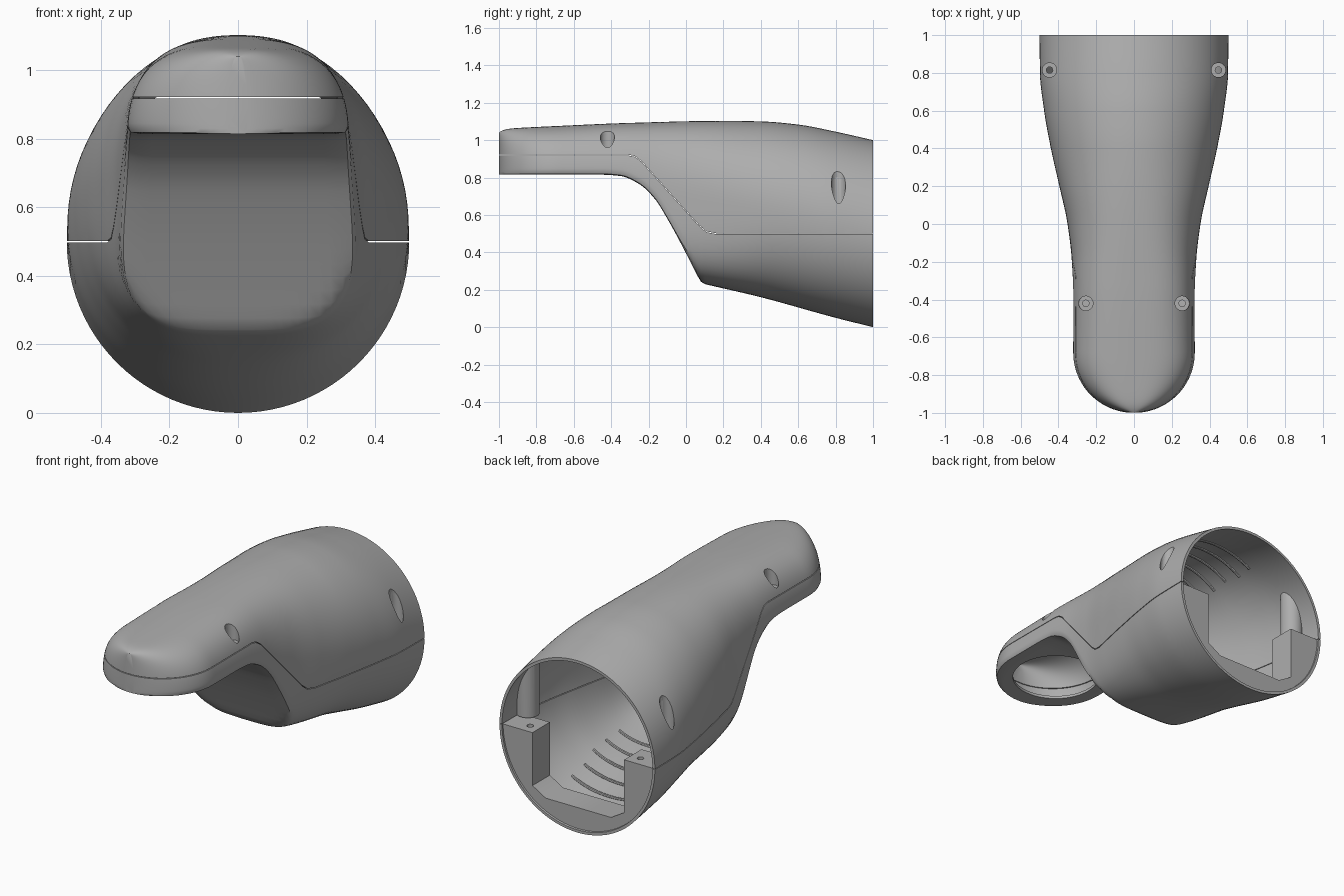
import bpy, bmesh, math

if "Cube" in bpy.data.objects:
    bpy.data.objects.remove(bpy.data.objects["Cube"])

plastic = bpy.data.materials.new("grey_plastic")
plastic.use_nodes = True
plastic.diffuse_color = (0.42, 0.42, 0.42, 1)
plastic.node_tree.nodes["Principled BSDF"].inputs["Base Color"].default_value = plastic.diffuse_color

# Side and plan profiles along y
WIDTH = [(-1, .325), (-.4, .326), (-.2, .33), (0, .352), (.2, .395), (.4, .44), (.6, .476), (.8, .498), (1, .5)]
TOP = [(-1, 1.06), (-.7, 1.075), (-.3, 1.092), (.2, 1.103), (.4, 1.1), (.6, 1.083), (.8, 1.045), (1, 1)]
BOTTOM = [(-1, .5), (.08, .235), (.4, .16), (.8, .05), (1, 0)]
THROAT = [(-1, .815), (-.45, .815), (-.35, .808), (-.25, .765), (-.17, .69), (-.1, .58), (0, .395), (.08, .235), (1, -1.8)]
SHOULDER = [(-1, 3), (-.4, 3), (0, 2.5), (.4, 2.1), (1, 2)]
BELLY = [(-1, 4), (-.3, 4), (.08, 3.4), (.5, 2.3), (1, 2)]
SEAM = [(-1.2, .922), (-.31, .922), (-.275, .915), (-.24, .89), (.07, .545), (.11, .512), (.16, .502), (1.2, .502)]
NOSE_Y, NOSE_R, RING = -.68, .32, 96


def curve(pts, y):
    """Smooth interpolation through profile points."""
    slopes = [(b[1] - a[1]) / (b[0] - a[0]) for a, b in zip(pts, pts[1:])]
    tan = [slopes[0]] + [0 if p * q <= 0 else 2 * p * q / (p + q) for p, q in zip(slopes, slopes[1:])] + [slopes[-1]]
    i = max(k for k in range(len(slopes)) if k == 0 or pts[k][0] <= y)
    (x0, v0), (x1, v1) = pts[i], pts[i + 1]
    d = x1 - x0
    t = (y - x0) / d
    return (v0 * (1 + 2 * t) * (1 - t) ** 2 + tan[i] * d * t * (1 - t) ** 2
            + v1 * t * t * (3 - 2 * t) + tan[i + 1] * d * t * t * (t - 1))


def section(y, inset):
    """One cross-section: a rounded oval trimmed flat along the throat."""
    w = curve(WIDTH, y) - inset
    if y < NOSE_Y:
        w *= math.sqrt(max(0, 1 - ((NOSE_Y - y) / (NOSE_R - inset)) ** 2))
    top, low = curve(TOP, y) - inset, curve(BOTTOM, y) + inset
    if y < NOSE_Y:
        top -= .02 * ((NOSE_Y - y) / NOSE_R) ** 12
    slope = (curve(THROAT, min(y + .01, 1)) - curve(THROAT, max(y - .01, -1))) / .02
    cut = curve(THROAT, y) + inset * math.hypot(1, slope)
    mid, half = (top + low) / 2, (top - low) / 2
    floor = max(cut, low)
    hub, reach = (top + floor) / 2, (top - floor) / 2
    n_up, n_low = curve(SHOULDER, y), curve(BELLY, y)

    def outside(x, z):
        n = n_up if z > mid else n_low
        oval = ((abs(x) / w) ** n + (abs(z - mid) / half) ** n) ** (1 / n)
        return oval ** 40 + max(0, 1 + (cut - z) * 2) ** 40 > 1

    ring = []
    for k in range(RING):
        a = math.tau * k / RING
        dx, dz = w * math.cos(a), reach * math.sin(a)
        lo, hi = 0, 2
        for _ in range(18):
            m = (lo + hi) / 2
            lo, hi = (lo, m) if outside(dx * m, hub + dz * m) else (m, hi)
        ring.append((dx * lo, y, hub + dz * lo))
    return ring


def loft(inset):
    r = NOSE_R - inset
    ys = [NOSE_Y - r * math.cos(math.radians(5 + 5 * k)) for k in range(17)]
    ys += [NOSE_Y + .02 * k for k in range(84)] + [1]
    return [section(y, inset) for y in ys]


def finish(name, bm):
    bmesh.ops.recalc_face_normals(bm, faces=bm.faces)
    mesh = bpy.data.meshes.new(name)
    bm.to_mesh(mesh)
    bm.free()
    obj = bpy.data.objects.new(name, mesh)
    bpy.context.collection.objects.link(obj)
    mesh.materials.append(plastic)
    return obj


def skin(name, rings):
    bm = bmesh.new()
    loops = [[bm.verts.new(p) for p in ring] for ring in rings]
    for a, b in zip(loops, loops[1:]):
        for k in range(len(a)):
            j = (k + 1) % len(a)
            bm.faces.new((a[k], a[j], b[j], b[k]))
    bm.faces.new(loops[0])
    bm.faces.new(loops[-1])
    return finish(name, bm)


def prism_x(name, yz, half):
    return skin(name, [[(s, y, z) for y, z in yz] for s in (-half, half)])


def prism_y(name, xz, y0, y1):
    return skin(name, [[(x, y, z) for x, z in xz] for y in (y0, y1)])


def post(name, x, y, radius, z0, z1, sides=32):
    ring = [(x + radius * math.cos(math.tau * k / sides), y + radius * math.sin(math.tau * k / sides)) for k in range(sides)]
    return skin(name, [[(p, q, z) for p, q in ring] for z in (z0, z1)])


def cut_with(obj, cutter, operation="DIFFERENCE", keep=False):
    mod = obj.modifiers.new("cut", "BOOLEAN")
    mod.operation, mod.solver, mod.object = operation, "EXACT", cutter
    bpy.context.view_layer.objects.active = obj
    bpy.ops.object.modifier_apply(modifier=mod.name)
    if not keep:
        bpy.data.objects.remove(cutter)


# Hollow body, open at the rear, split along the seam
outer, inner = loft(0), loft(.016)
upper = skin("upper_shell", outer + inner[::-1])
lower = skin("lower_shell", outer + inner[::-1])
core = skin("core_helper", loft(.008))
core.hide_render = True
cut_with(upper, prism_x("cutter", SEAM + [(1.2, -1), (-1.2, -1)], 1))
cut_with(lower, prism_x("cutter", [(y, z - .004) for y, z in SEAM] + [(1.2, 2), (-1.2, 2)], 1))

# Round opening under the nose
cut_with(lower, post("cutter", 0, -.67, .235, .6, .91, 64))

# Screw bosses and their recesses
parts = [upper, lower]
for side, sign in (("left", 1), ("right", -1)):
    for place, x, y, floor, base in (("rear", .447, .815, .57, .505), ("front", .255, -.42, .95, .925)):
        boss = post(f"{place}_screw_boss_{side}", sign * x, y, .062, base, 1.2)
        cut_with(boss, core, "INTERSECT", True)
        for target in (upper, boss):
            cut_with(target, post("cutter", sign * x, y, .038, floor, 1.3))
        cut_with(boss, post("cutter", sign * x, y, .017, base - .1, floor + .05))
        parts.append(boss)

# Rear cradle with a chamfered opening
cradle = prism_y("rear_cradle", [(-.6, -.1), (.6, -.1), (.6, .498), (-.6, .498)], .83, .99)
cut_with(cradle, core, "INTERSECT", True)
cut_with(cradle, prism_y("cutter", [(-.295, .6), (-.295, .19), (-.21, .14), (.21, .14), (.295, .19), (.295, .6)], .7, 1.2))
for sign in (-1, 1):
    cut_with(cradle, post("cutter", sign * .355, .925, .018, .4, .6))
parts.append(cradle)

# Thin curved ribs on the inner roof and floor
for i in range(5):
    y = .7 - .108 * i
    ring = section(y, .016)
    mid = sum(p[2] for p in ring) / RING
    for place, sign in (("roof", 1), ("floor", -1)):
        arc = sorted(p for p in ring if abs(p[0]) < .26 and (p[2] - mid) * sign > 0)
        rib = [[(x, y + .009 * math.cos(a), z + .009 * math.sin(a))
                for a in (math.tau * k / 8 for k in range(8))] for x, _, z in arc]
        parts.append(skin(f"{place}_rib_{i + 1}", rib))

bpy.data.objects.remove(core)

# Smooth shading with crisp edges
for obj in parts:
    bpy.ops.object.select_all(action="DESELECT")
    obj.select_set(True)
    bpy.context.view_layer.objects.active = obj
    bpy.ops.object.shade_smooth_by_angle(angle=math.radians(35))
